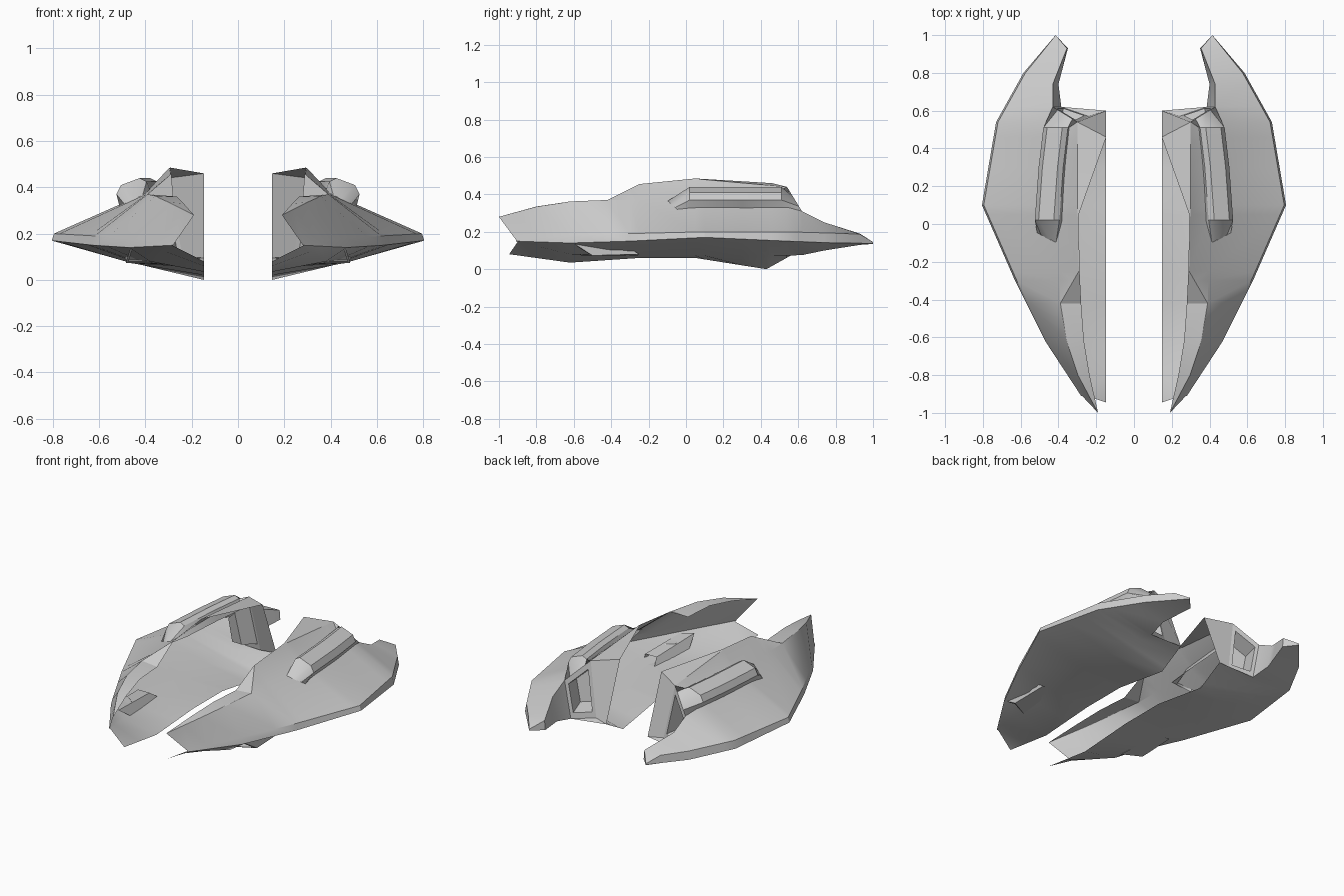
import bpy, math
from mathutils import Vector

if "Cube" in bpy.data.objects:
    bpy.data.objects.remove(bpy.data.objects["Cube"])


def build(name, faces, angle=25):
    """Mesh from coordinate loops, welded, mirrored over x."""
    index, polys = {}, []
    for f in faces:
        ids = []
        for p in f:
            k = tuple(round(c, 4) for c in p)
            i = index.setdefault(k, len(index))
            if i not in ids:
                ids.append(i)
        if len(ids) > 2:
            polys.append(ids)
    me = bpy.data.meshes.new(name)
    me.from_pydata(list(index), [], polys)
    me.update()
    ob = bpy.data.objects.new(name, me)
    bpy.context.collection.objects.link(ob)
    bpy.ops.object.select_all(action='DESELECT')
    ob.select_set(True)
    bpy.context.view_layer.objects.active = ob
    bpy.ops.object.shade_smooth_by_angle(angle=math.radians(angle))
    ob.modifiers.new("mirror", 'MIRROR').use_clip = False
    return ob


def sample(rail, y):
    """Point on a rail of (y, x, z) breakpoints, clamped at its ends."""
    y = min(max(y, rail[0][0]), rail[-1][0])
    for a, b in zip(rail, rail[1:]):
        if y <= b[0]:
            t = (y - a[0]) / (b[0] - a[0])
            return (a[1] + t * (b[1] - a[1]), y, a[2] + t * (b[2] - a[2]))


def strip(p, q):
    return [[p[i], q[i], q[i + 1], p[i + 1]] for i in range(len(p) - 1)]


def recess(quad, inset, push):
    """Framed opening with a tapered pocket behind it."""
    q = [Vector(p) for p in quad]
    c = sum(q, Vector()) / 4
    rim = [p.lerp(c, inset) for p in q]
    floor = [p.lerp(c, inset + 0.15) + Vector(push) for p in q]
    out = [floor]
    for i in range(4):
        j = (i + 1) % 4
        out += [[q[i], q[j], rim[j], rim[i]], [rim[i], rim[j], floor[j], floor[i]]]
    return out


# Lengthwise hull rails, from inner roof edge round to the keel: (y, x, z)
ridge = [(-1, .19, .28), (-.8, .235, .33), (-.62, .265, .36), (-.42, .28, .36),
         (-.25, .288, .455), (.05, .293, .485), (.46, .147, .46)]
crease = [(-1, .19, .28), (-.8, .295, .335), (-.62, .355, .362), (-.42, .39, .37),
          (-.25, .292, .455), (.05, .298, .483), (.54, .30, .44)]
shoulder = [(-1, .19, .28), (-.8, .297, .334), (-.62, .357, .361), (-.42, .392, .369),
            (.05, .40, .375), (.54, .425, .345), (.62, .43, .31), (.74, .43, .25),
            (.93, .355, .19), (1, .415, .145)]
edge_top = [(-.91, .275, .158), (-.62, .46, .18), (-.3, .62, .19), (.1, .795, .2),
            (.54, .72, .2), (.8, .575, .192), (.93, .47, .187), (1, .415, .145)]
edge = [(-.91, .28, .15), (-.62, .47, .14), (-.3, .63, .15), (.1, .805, .17),
        (.54, .73, .15), (.8, .585, .14), (1, .415, .138)]
belly = [(-.9, .28, .147), (-.62, .38, .08), (-.25, .43, .072), (.05, .46, .072),
         (.46, .44, .072), (.62, .385, .075), (.74, .40, .1), (.93, .35, .13),
         (1, .415, .135)]
keel = [(-.945, .147, .08), (-.62, .147, .035), (-.25, .147, .06), (.05, .147, .06),
        (.43, .147, 0), (.6, .147, .095)]

body_y = [-1, -.945, -.9, -.8, -.62, -.42, -.3, -.25, .05, .1, .3, .43, .46, .54, .6, .62]
tail_y = [.62, .74, .8, .93, 1]


def loft(rails, ys):
    rows = [[sample(r, y) for y in ys] for r in rails]
    return [f for p, q in zip(rows, rows[1:]) for f in strip(p, q)]


# Open hull shell and closed tail blade
hull = loft([ridge, crease, shoulder, edge_top, edge, belly, keel], body_y)
hull += loft([shoulder, edge_top, edge, belly, shoulder], tail_y)

# Rear bulkhead beside the exhaust
roof_in, roof_out = sample(ridge, .46), sample(crease, .54)
wall_in, wall_mid = sample(keel, .6), (.24, .57, .10)
tail_top, tail_low = sample(shoulder, .62), sample(belly, .62)
hull += [[wall_in, roof_in, roof_out, wall_mid], [wall_in, wall_mid, tail_low]]
build("hull_shell", hull)

# Tall exhaust slot set into the rear
build("exhaust_slot", recess([wall_mid, roof_out, tail_top, tail_low], .25, (.03, -.1, 0)))

# Engine pod along the shoulder
profile = [(.37, .365), (.395, .425), (.425, .44), (.505, .41), (.525, .37), (.485, .30)]


def span(a, b):
    return [Vector(a).lerp(Vector(b), i / 5) for i in range(6)]


sections = [span((.39, -.12, .37), (.51, -.06, .31))]
for y, dx in [(.02, 0), (.3, -.02), (.51, -.045)]:
    sections.append([(x + dx, y, z) for x, z in profile])
sections.append(span(roof_out, tail_top))
pod = []
for s, t in zip(sections, sections[1:]):
    pod += [[s[i], s[i + 1], t[i + 1], t[i]] for i in range(5)]
build("engine_pod", pod, 35)

# Intake scoop under the front edge
mouth = [(.37, -.56, .073), (.485, -.5, .073), (.465, -.6, .138), (.395, -.65, .138)]
back = [(.40, -.25, .074), (.48, -.25, .08), (.50, -.3, .11), (.42, -.3, .11)]
scoop = recess(mouth, .22, (.01, .14, 0))
for i in range(4):
    j = (i + 1) % 4
    scoop.append([mouth[j], mouth[i], back[i], back[j]])
build("intake_scoop", scoop)
